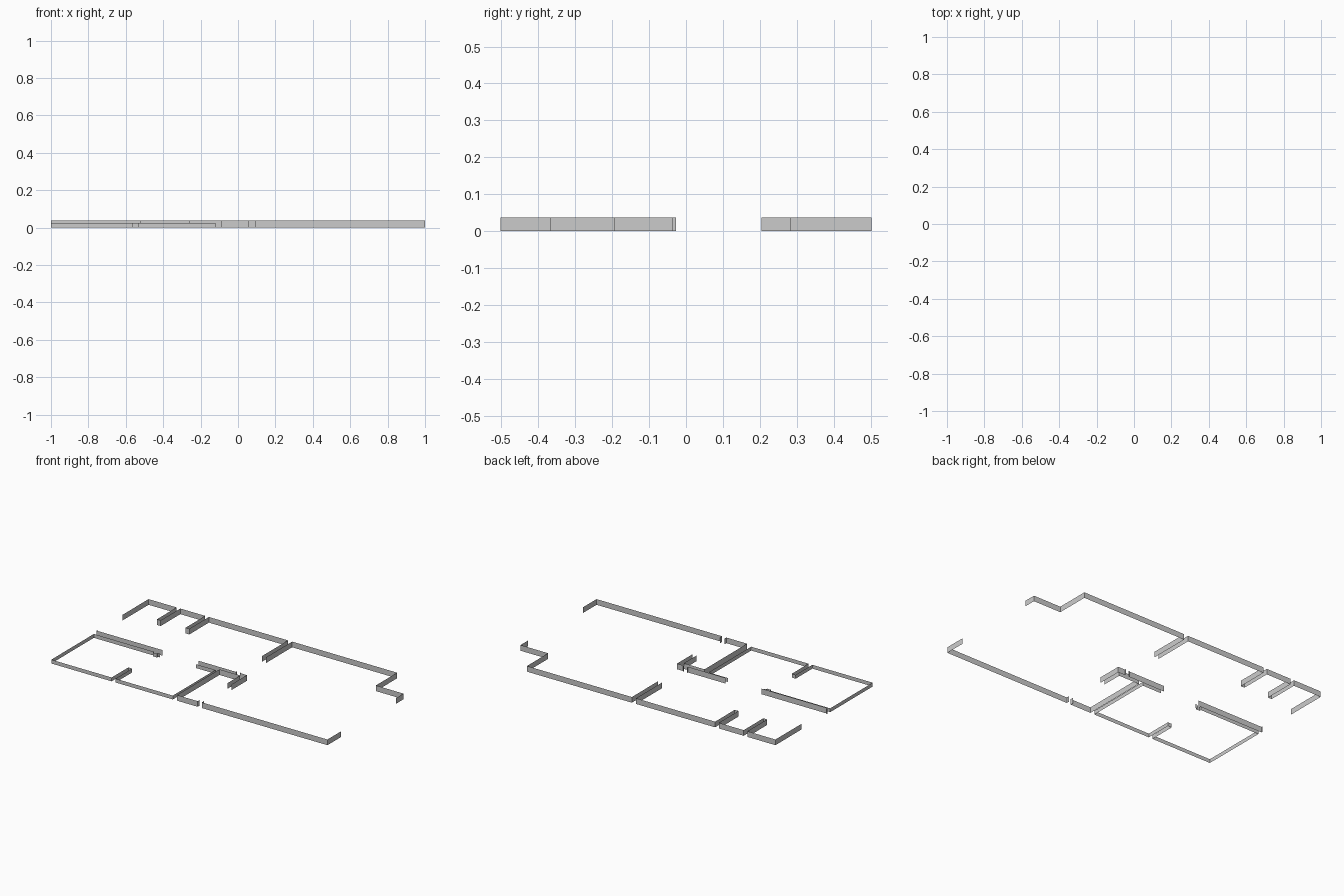
import bpy, bmesh

if "Cube" in bpy.data.objects:
    bpy.data.objects.remove(bpy.data.objects["Cube"])

TALL, LOW = 0.037, 0.025   # skirting heights
B, F = 0.503, -0.503       # back and front wall lines


def skirting(name, points, height=TALL):
    """Thin upright strip following a floor path."""
    bm = bmesh.new()
    lower = [bm.verts.new((x, y, 0)) for x, y in points]
    upper = [bm.verts.new((x, y, height)) for x, y in points]
    for i in range(len(points) - 1):
        bm.faces.new((lower[i], lower[i + 1], upper[i + 1], upper[i]))
    mesh = bpy.data.meshes.new(name)
    bm.to_mesh(mesh)
    bm.free()
    obj = bpy.data.objects.new(name, mesh)
    bpy.context.collection.objects.link(obj)


# back rooms: outer wall and both faces of each partition
skirting("back_left_room_skirting", [(-1, 0.235), (-1, B), (-0.797, B), (-0.797, 0.3),
                                     (-0.77, 0.3), (-0.77, B), (-0.59, B), (-0.59, 0.3),
                                     (-0.563, 0.3), (-0.563, B), (0.01, B), (0.01, 0.235)])
skirting("back_right_room_skirting", [(0.04, 0.235), (0.04, B), (0.8, B), (0.8, 0.284),
                                      (1, 0.284), (1, 0.205)])

# middle wall, back face
skirting("middle_wall_left_skirting", [(-1, -0.027), (-1, -0.036), (-0.52, -0.036)])
skirting("middle_wall_centre_skirting", [(-0.26, -0.036), (0.01, -0.036), (0.01, -0.027)])

# right room
skirting("closet_outer_skirting", [(0.04, -0.027), (0.04, -0.036), (0.09, -0.036),
                                   (0.09, -0.195)])
skirting("front_right_room_skirting", [(0.09, -0.482), (0.09, F), (1, F), (1, -0.365)])

# small room between the low room and the right room
skirting("small_room_skirting", [(0.06, -0.195), (0.06, -0.063), (-0.09, -0.063),
                                 (-0.09, F), (0.06, F), (0.06, -0.482)])

# low room
skirting("low_room_left_skirting", [(-0.563, -0.33), (-0.563, F), (-1, F), (-1, -0.063),
                                    (-0.563, -0.063), (-0.563, -0.075), (-0.535, -0.075),
                                    (-0.535, -0.063), (-0.52, -0.063)], LOW)
skirting("low_room_right_skirting", [(-0.563, -0.33), (-0.535, -0.33), (-0.535, F),
                                     (-0.12, F), (-0.12, -0.063), (-0.26, -0.063)], LOW)
